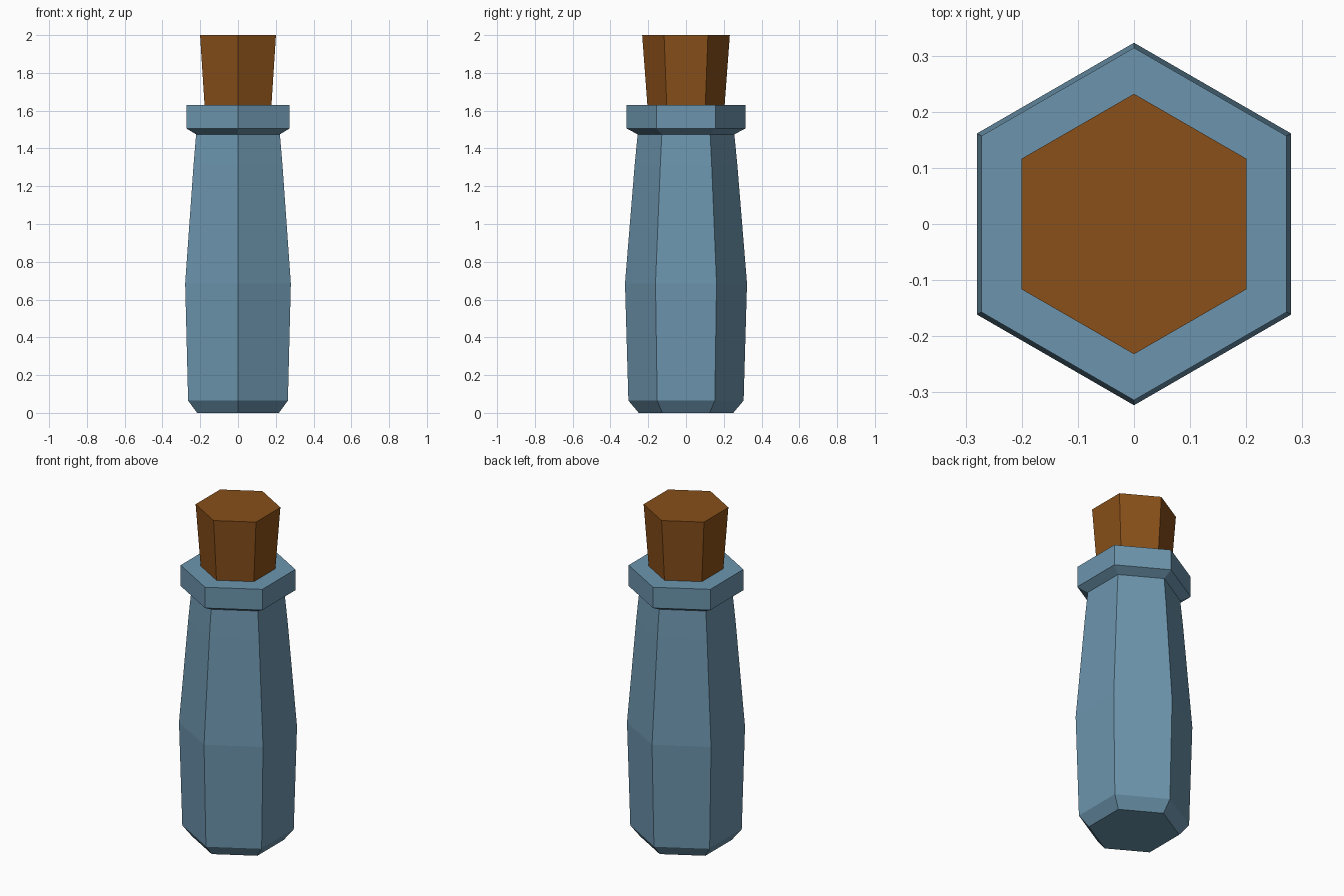
import bpy, bmesh
from math import sin, cos, pi

if "Cube" in bpy.data.objects:
    bpy.data.objects.remove(bpy.data.objects["Cube"])

SIDES = 6


def material(name, color):
    mat = bpy.data.materials.new(name)
    mat.diffuse_color = (*color, 1.0)
    mat.use_nodes = True
    mat.node_tree.nodes["Principled BSDF"].inputs["Base Color"].default_value = mat.diffuse_color
    return mat


def lathe(name, profile, mat):
    """Flat-shaded hexagonal solid from (radius, z) rings, capped at both ends."""
    bm = bmesh.new()
    rings = []
    for r, z in profile:
        angles = [pi / 2 + 2 * pi * i / SIDES for i in range(SIDES)]
        rings.append([bm.verts.new((r * cos(a), r * sin(a), z)) for a in angles])
    for low, high in zip(rings, rings[1:]):
        for i in range(SIDES):
            j = (i + 1) % SIDES
            bm.faces.new((low[i], low[j], high[j], high[i]))
    bm.faces.new(rings[0][::-1])
    bm.faces.new(rings[-1])
    bmesh.ops.recalc_face_normals(bm, faces=bm.faces)
    mesh = bpy.data.meshes.new(name)
    bm.to_mesh(mesh)
    bm.free()
    mesh.materials.append(mat)
    obj = bpy.data.objects.new(name, mesh)
    bpy.context.collection.objects.link(obj)
    return obj


glass = material("blue_glass", (0.15, 0.30, 0.42))
cork = material("cork_brown", (0.25, 0.08, 0.01))

# Glass bottle: chamfered foot, bulging body, tapered neck, thick lip
lathe("bottle", [
    (0.25, 0.0), (0.305, 0.065), (0.323, 0.685), (0.272, 1.31),
    (0.256, 1.475), (0.314, 1.505), (0.314, 1.63), (0.20, 1.63),
], glass)

# Tapered stopper, sunk slightly into the lip
lathe("stopper", [(0.203, 1.61), (0.232, 2.0)], cork)
